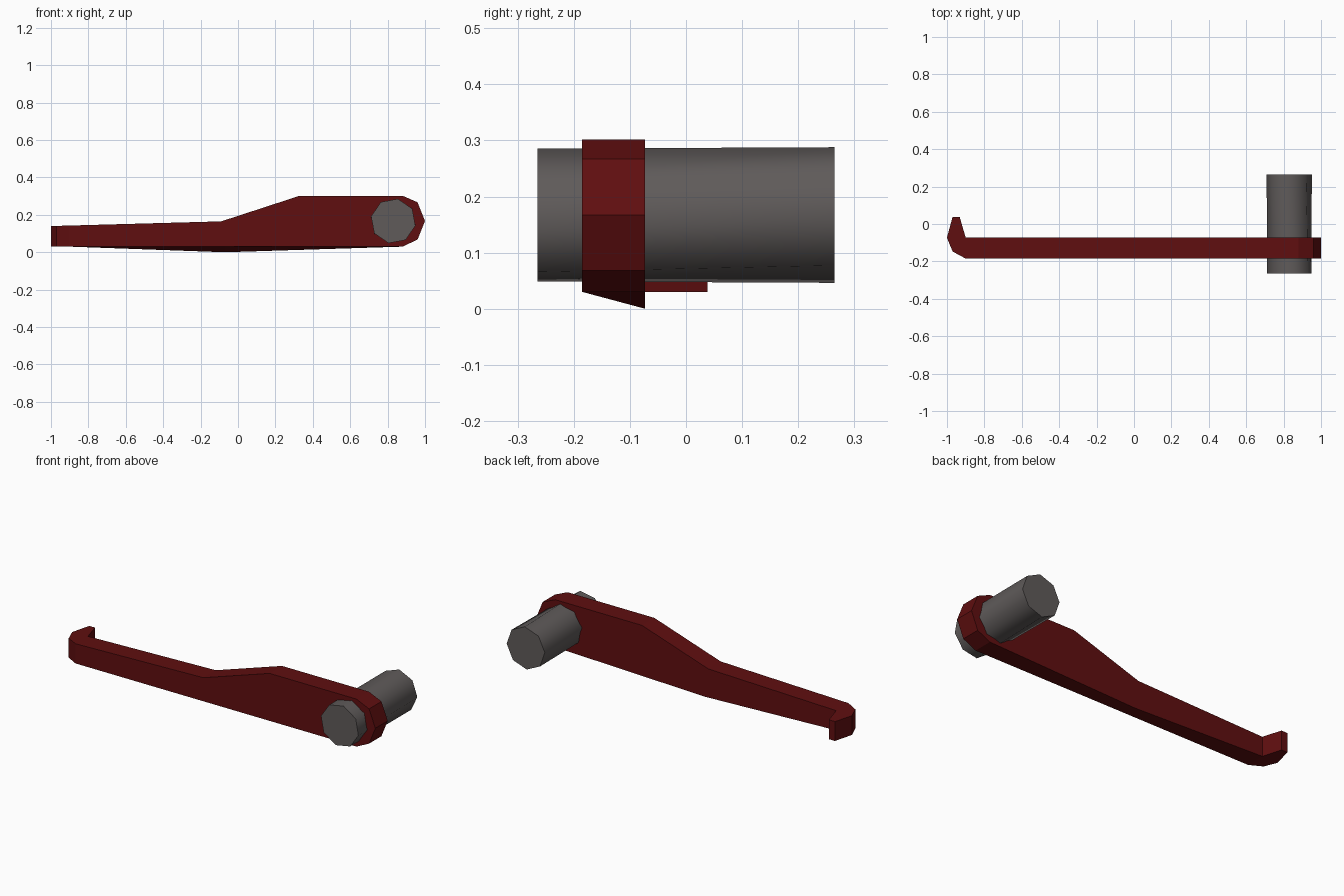
import bpy, bmesh, math

if "Cube" in bpy.data.objects:
    bpy.data.objects.remove(bpy.data.objects["Cube"])


def material(name, rgb):
    m = bpy.data.materials.new(name)
    m.diffuse_color = (*rgb, 1)
    m.use_nodes = True
    m.node_tree.nodes["Principled BSDF"].inputs["Base Color"].default_value = m.diffuse_color
    return m


def add_object(name, bm, mat):
    bmesh.ops.remove_doubles(bm, verts=bm.verts, dist=1e-4)
    bmesh.ops.recalc_face_normals(bm, faces=bm.faces)
    me = bpy.data.meshes.new(name)
    bm.to_mesh(me)
    bm.free()
    me.materials.append(mat)
    ob = bpy.data.objects.new(name, me)
    bpy.context.collection.objects.link(ob)
    return ob


def loft(bm, a, b, skip=()):
    """Solid between two matching outlines, leaving out the listed sides."""
    va = [bm.verts.new(p) for p in a]
    vb = [bm.verts.new(p) for p in b]
    bm.faces.new(va)
    bm.faces.new(vb)
    n = len(a)
    for i in range(n):
        if i not in skip:
            j = (i + 1) % n
            bm.faces.new((va[i], va[j], vb[j], vb[i]))


red = material("dark red", (0.115, 0.0045, 0.005))
grey = material("warm grey", (0.115, 0.104, 0.102))

Y0, Y1 = -0.185, -0.073


def arm_top(x):
    return 0.14 + 0.0275 * (x + 1)


# Lever arm: side profile, with the rear lower edge bowed down to the ground
profile = [(-0.9, 0.03), (-0.07, 0.03), (0.88, 0.03), (0.96, 0.068),
           (1.0, 0.167), (0.96, 0.267), (0.88, 0.302), (0.33, 0.302),
           (-0.09, arm_top(-0.09)), (-0.9, arm_top(-0.9))]
bm = bmesh.new()
front = [(x, Y0, z) for x, z in profile]
back = [(x, Y1, 0.0 if i == 1 else z) for i, (x, z) in enumerate(profile)]
loft(bm, front, back, skip=(9,))

# Bent fingertip hook: plan outline joined to the open end of the arm
hook = [(-0.9, Y0), (-0.97, -0.147), (-1.0, Y1), (-0.97, 0.038),
        (-0.932, 0.038), (-0.9, Y1)]
loft(bm, [(x, y, 0.03) for x, y in hook],
     [(x, y, arm_top(x)) for x, y in hook], skip=(5,))
add_object("lever_arm", bm, red)


# Pivot pin: eight-sided, slightly twisted from front to back
def ring(y, turn):
    return [(0.83 + 0.121 * math.cos(math.radians(45 * i + turn)), y,
             0.167 + 0.121 * math.sin(math.radians(45 * i + turn)))
            for i in range(8)]


bm = bmesh.new()
loft(bm, ring(-0.265, -12), ring(0.265, -3))
pin = add_object("pivot_pin", bm, grey)
bpy.context.view_layer.objects.active = pin
pin.select_set(True)
bpy.ops.object.shade_smooth_by_angle(angle=math.radians(60))
